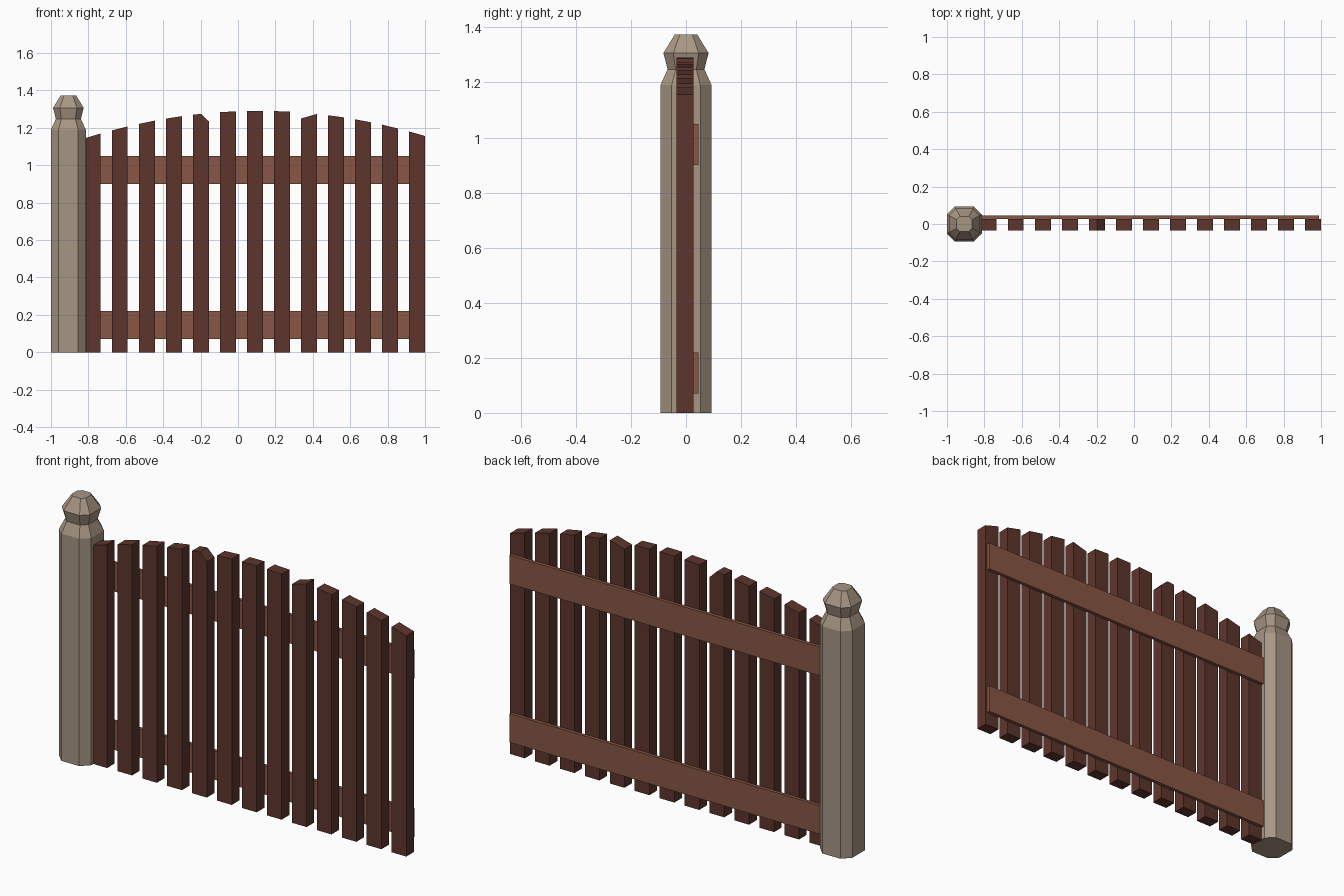
import bpy, bmesh

if "Cube" in bpy.data.objects:
    bpy.data.objects.remove(bpy.data.objects["Cube"])


def material(name, rgb):
    m = bpy.data.materials.new(name)
    m.diffuse_color = (*rgb, 1)
    m.use_nodes = True
    m.node_tree.nodes["Principled BSDF"].inputs["Base Color"].default_value = m.diffuse_color
    return m


DARK = material("dark red brown wood", (0.109, 0.036, 0.026))
RAIL = material("light red brown wood", (0.246, 0.093, 0.058))
POST = material("grey beige wood", (0.39, 0.305, 0.231))


def finish(bm, name, mat):
    bmesh.ops.recalc_face_normals(bm, faces=bm.faces[:])
    me = bpy.data.meshes.new(name)
    bm.to_mesh(me)
    bm.free()
    me.materials.append(mat)
    ob = bpy.data.objects.new(name, me)
    bpy.context.collection.objects.link(ob)
    return ob


def plate(name, outline, y0, y1, mat):
    """Extrude an x-z outline from y0 to y1."""
    bm = bmesh.new()
    face = bm.faces.new([bm.verts.new((x, y0, z)) for x, z in outline])
    ext = bmesh.ops.extrude_face_region(bm, geom=[face])
    verts = [v for v in ext["geom"] if isinstance(v, bmesh.types.BMVert)]
    bmesh.ops.translate(bm, verts=verts, vec=(0, y1 - y0, 0))
    return finish(bm, name, mat)


# Post: chamfered square section stacked through a turned profile
def section(bm, cx, r, z):
    c = r * 0.56
    pts = [(r, -c), (r, c), (c, r), (-c, r), (-r, c), (-r, -c), (-c, -r), (c, -r)]
    return [bm.verts.new((cx + x, y, z)) for x, y in pts]


bm = bmesh.new()
profile = [(0.093, 0), (0.093, 1.19), (0.067, 1.248), (0.082, 1.307), (0.041, 1.374)]
rings = [section(bm, -0.907, r, z) for r, z in profile]
for a, b in zip(rings, rings[1:]):
    for i in range(8):
        j = (i + 1) % 8
        bm.faces.new((a[i], a[j], b[j], b[i]))
bm.faces.new(rings[0])
bm.faces.new(rings[-1])
finish(bm, "post", POST)


# Pickets: tops follow a shallow arch, two of them have damaged tips
def arch(x):
    return 1.291 - 0.17 * (x - 0.11) ** 2


W = 0.0425
for i in range(13):
    cx = -0.7765 + i * 0.1445
    l, r = cx - W, cx + W
    top = [(r, arch(r)), (l, arch(l))]
    if i == 4:      # broken right corner
        top = [(r, 1.235), (cx + 0.002, arch(cx)), (l, arch(l))]
    elif i == 8:    # slanted tip
        top = [(r, arch(r)), (l, 1.25)]
    plate(f"picket_{i + 1}", [(l, 0), (r, 0)] + top, -0.035, 0.028, DARK)

# Rails on the back
for name, z in (("lower_rail", 0.07), ("upper_rail", 0.90)):
    plate(name, [(-0.84, z), (0.99, z), (0.99, z + 0.15), (-0.84, z + 0.15)],
          0.028, 0.046, RAIL)
